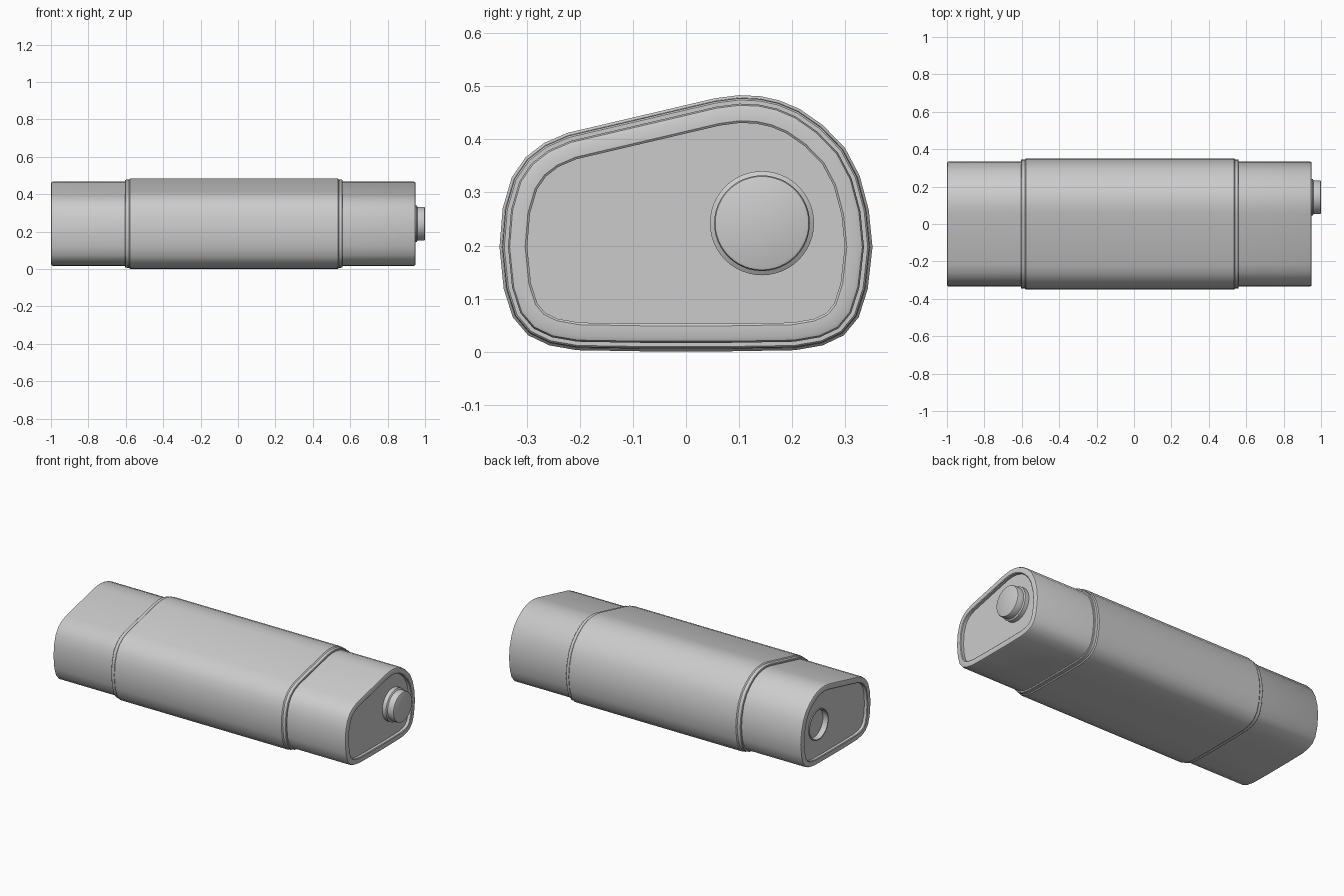
import bpy, bmesh, math
from mathutils import Vector

if "Cube" in bpy.data.objects:
    bpy.data.objects.remove(bpy.data.objects["Cube"])

# Outer cross-section (y, z), counter-clockwise seen from +x
PROFILE = [Vector(p) for p in [
    (-.086, .001), (.086, .001), (.205, .003), (.257, .012), (.297, .031), (.325, .065),
    (.342, .118), (.351, .197), (.344, .267), (.327, .331), (.299, .384), (.257, .427),
    (.214, .457), (.176, .473), (.14, .481), (.10, .483), (.054, .477), (-.223, .412),
    (-.267, .393), (-.302, .366), (-.328, .328), (-.345, .270), (-.351, .197),
    (-.343, .118), (-.326, .065), (-.297, .031), (-.257, .012), (-.205, .003)]]


def inset(d):
    """Profile moved inwards by d."""
    out, n = [], len(PROFILE)
    for i, p in enumerate(PROFILE):
        a = (p - PROFILE[i - 1]).normalized()
        b = (PROFILE[(i + 1) % n] - p).normalized()
        m = Vector((-a.y - b.y, a.x + b.x)).normalized()
        out.append(p + m * d / m.dot(Vector((-a.y, a.x))))
    return out


def circle(r, n=48, c=(.143, .242)):
    return [Vector((c[0] + r * math.cos(2 * math.pi * i / n),
                    c[1] + r * math.sin(2 * math.pi * i / n))) for i in range(n)]


def loft(name, rings, caps=(True, True)):
    """Skin a list of (x, outline) rings and cap the ends."""
    bm = bmesh.new()
    loops = [[bm.verts.new((x, p.x, p.y)) for p in pts] for x, pts in rings]
    for a, b in zip(loops, loops[1:]):
        n = len(a)
        for i in range(n):
            j = (i + 1) % n
            bm.faces.new((a[i], a[j], b[j], b[i]))
    for loop, wanted in ((loops[0], caps[0]), (loops[-1], caps[1])):
        if wanted:
            bm.faces.new(loop)
    bmesh.ops.recalc_face_normals(bm, faces=bm.faces)
    me = bpy.data.meshes.new(name)
    bm.to_mesh(me)
    bm.free()
    ob = bpy.data.objects.new(name, me)
    bpy.context.collection.objects.link(ob)
    return ob


def smooth(ob):
    bpy.ops.object.select_all(action='DESELECT')
    bpy.context.view_layer.objects.active = ob
    ob.select_set(True)
    bpy.ops.object.shade_smooth_by_angle(angle=math.radians(35))


# Inner body with rounded rims and a recessed panel at each end
end = [(.02, .052), (.003, .052), (0, .048), (0, .026), (.003, .019), (.01, .016)]
rings = [(-1 + dx, inset(d)) for dx, d in end]
rings += [(.95 - dx, inset(d)) for dx, d in reversed(end)]
body = loft("body", rings)

# Round socket sunk into the left panel
cutter = loft("socket_cutter", [(-1.05, circle(.092)), (-.95, circle(.092))])
mod = body.modifiers.new("socket", 'BOOLEAN')
mod.object = cutter
mod.solver = 'EXACT'
bpy.context.view_layer.objects.active = body
body.select_set(True)
bpy.ops.object.modifier_apply(modifier=mod.name)
bpy.data.objects.remove(cutter)
smooth(body)

# Raised sleeve around the middle, stepped down at both ends
smooth(loft("sleeve", [
    (-.605, inset(.02)), (-.605, inset(.009)), (-.602, inset(.006)), (-.583, inset(.005)),
    (-.577, inset(0)), (.534, inset(0)), (.54, inset(.005)), (.557, inset(.006)),
    (.56, inset(.009)), (.56, inset(.02))], (False, False)))

# Push button on the right panel
smooth(loft("button", [
    (.928, circle(.098)), (.955, circle(.098)), (.960, circle(.090)),
    (.993, circle(.090)), (.998, circle(.088)), (1.0, circle(.084))]))

# Thin collar lining the socket
smooth(loft("socket_collar", [
    (-.952, circle(.092)), (-.986, circle(.092)), (-.986, circle(.086)),
    (-.952, circle(.086))], (False, False)))
